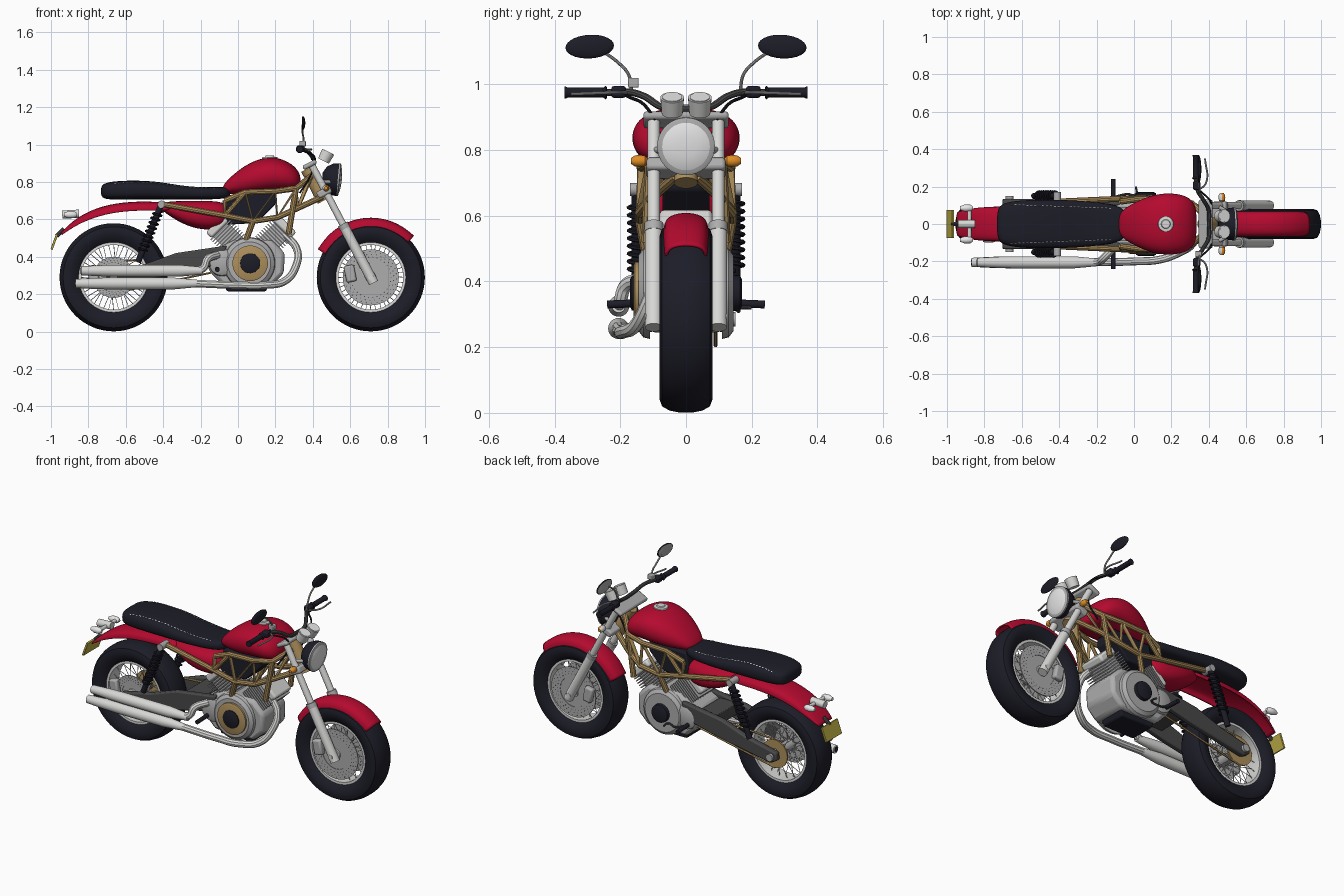
import bpy, bmesh, math
from mathutils import Vector, Matrix

if "Cube" in bpy.data.objects:
    bpy.data.objects.remove(bpy.data.objects["Cube"])

def material(name, *rgb):
    m = bpy.data.materials.new(name)
    m.use_nodes = True
    m.diffuse_color = (*rgb, 1)
    m.node_tree.nodes["Principled BSDF"].inputs["Base Color"].default_value = (*rgb, 1)
    return m

red = material("red paint", .46, .003, .028)
rubber = material("black rubber", .012, .012, .021)
chrome = material("light metal", .68, .68, .67)
grey = material("mid grey metal", .42, .42, .42)
dark = material("dark grey metal", .065, .065, .065)
gold = material("gold frame", .42, .275, .105)
yellow = material("yellow plate", .5, .41, .06)
orange = material("orange lens", .75, .27, .02)
white = material("white", .8, .8, .8)

def finish(bm, name, mat, sub=0, bevel=0, thick=0):
    bmesh.ops.recalc_face_normals(bm, faces=bm.faces)
    me = bpy.data.meshes.new(name)
    bm.to_mesh(me)
    bm.free()
    me.materials.append(mat)
    me.polygons.foreach_set("use_smooth", [True] * len(me.polygons))
    if not sub:
        me.set_sharp_from_angle(angle=.6)
    ob = bpy.data.objects.new(name, me)
    bpy.context.collection.objects.link(ob)
    if sub:
        ob.modifiers.new("smooth", "SUBSURF").levels = sub
        ob.modifiers["smooth"].render_levels = sub
    if thick:
        ob.modifiers.new("thickness", "SOLIDIFY").thickness = thick
    if bevel:
        mod = ob.modifiers.new("bevel", "BEVEL")
        mod.width, mod.segments = bevel, 2
    return ob

def skin(bm, rings, wrap, ring_closed=True):
    """Join rings of points with quads."""
    vs = [[bm.verts.new(p) for p in r] for r in rings]
    for a, b in zip(vs, vs[1:] + vs[:1] if wrap else vs[1:]):
        n = len(a)
        for i in range(n if ring_closed else n - 1):
            bm.faces.new((a[i], a[(i + 1) % n], b[(i + 1) % n], b[i]))
    return vs

def lathe(name, prof, base, axis, mat, n=28, closed=False):
    """Spin (radius, distance) pairs around an axis."""
    bm, q = bmesh.new(), Vector((0, 0, 1)).rotation_difference(Vector(axis))
    rings = [[Vector(base) + q @ Vector((r * math.cos(a), r * math.sin(a), t))
              for a in (math.tau * i / n for i in range(n))] for r, t in prof]
    vs = skin(bm, rings, closed)
    if not closed:
        bm.faces.new(vs[0])
        bm.faces.new(vs[-1])
    return finish(bm, name, mat)

def rod(name, a, b, r, mat, r2=None, n=24):
    d = Vector(b) - Vector(a)
    return lathe(name, [(r, 0), (r2 or r, d.length)], a, d, mat, n)

def ring(name, r1, r2, w, c, mat):
    return lathe(name, [(r1, -w), (r2, -w), (r2, w), (r1, w)], c, (0, 1, 0), mat, 40, True)

def tubes(name, paths, r, mat, bend=True, res=3):
    """Round tubes along several paths in one object."""
    cu = bpy.data.curves.new(name, "CURVE")
    cu.dimensions, cu.bevel_depth, cu.bevel_resolution, cu.use_fill_caps = "3D", r, res, True
    cu.resolution_u = 8
    for pts in paths:
        sp = cu.splines.new("BEZIER" if bend else "POLY")
        target = sp.bezier_points if bend else sp.points
        target.add(len(pts) - 1)
        for k, p in zip(target, pts):
            k.co = p if bend else (*p, 1)
            if bend:
                k.handle_left_type = k.handle_right_type = "AUTO"
    tmp = bpy.data.objects.new(name + " path", cu)
    bpy.context.collection.objects.link(tmp)
    dg = bpy.context.evaluated_depsgraph_get()
    bm = bmesh.new()
    bm.from_mesh(bpy.data.meshes.new_from_object(tmp.evaluated_get(dg)))
    bpy.data.objects.remove(tmp)
    return finish(bm, name, mat)

def box(name, c, size, mat, turn=0, bevel=.004):
    bm = bmesh.new()
    m = Matrix.Translation(c) @ Matrix.Rotation(turn, 4, "Y") @ Matrix.Diagonal((*size, 1))
    bmesh.ops.create_cube(bm, size=1, matrix=m)
    return finish(bm, name, mat, bevel=bevel)

def prism(name, pts, y0, y1, mat, bevel=.008):
    bm = bmesh.new()
    vs = skin(bm, [[(x, y, z) for x, z in pts] for y in (y0, y1)], False)
    bm.faces.new(vs[0])
    bm.faces.new(vs[1])
    return finish(bm, name, mat, bevel=bevel)

def loft(name, sections, mat, power=.75, n=16):
    """Rounded body from (x, half width, bottom, top) sections."""
    soft = lambda v: math.copysign(abs(v) ** power, v)
    bm = bmesh.new()
    vs = skin(bm, [[(x, w * soft(math.cos(a)), (b + t) / 2 + (t - b) / 2 * soft(math.sin(a)))
                    for a in (math.tau * i / n for i in range(n))] for x, w, b, t in sections], False)
    bm.faces.new(vs[0])
    bm.faces.new(vs[-1])
    return finish(bm, name, mat, sub=2)

def fender(name, path):
    """Channel swept along (x, z, half width, drop) points."""
    rings = []
    half = [(1, 1), (.98, .5), (.75, .12)]
    cross = [(-u, d) for u, d in half] + [(0, 0)] + half[::-1]
    for i, (x, z, w, drop) in enumerate(path):
        a, b = path[max(i - 1, 0)], path[min(i + 1, len(path) - 1)]
        t = Vector((b[0] - a[0], b[1] - a[1])).normalized()
        rings.append([(x + t.y * d * drop, u * w, z - t.x * d * drop) for u, d in cross])
    bm = bmesh.new()
    skin(bm, rings, False, False)
    finish(bm, name, red, sub=2, thick=.008)

# Wheels
for name, cx in (("front", .71), ("rear", -.665)):
    c = (cx, 0, .29)
    polar = lambda r, a, y: (cx + r * math.cos(a), y, .29 + r * math.sin(a))
    side = [(.186, .052), (.2, .064), (.225, .076), (.25, .08), (.27, .073), (.283, .05), (.289, .02)]
    lathe(name + " tyre", side + [(r, -t) for r, t in side[::-1]], c, (0, 1, 0), rubber, 64, True)
    ring(name + " rim", .173, .19, .053, c, chrome)
    rod(name + " hub", (cx, -.06, .29), (cx, .06, .29), .032, grey)
    rod(name + " axle", (cx, -.125, .29), (cx, .125, .29), .014, chrome)
    spokes = []
    for i in range(40):
        a, s = math.tau * i / 40, 1 if i % 2 else -1
        spokes.append([polar(.03, a + (.5 if i % 4 < 2 else -.5), s * .05), polar(.178, a, s * .01)])
    tubes(name + " spokes", spokes, .002, chrome, False, 0)
    for s in (-1, 1):
        if name == "front" or s < 0:
            R, y = (.15 if name == "front" else .11), s * .068
            ring(name + " brake disc", R * .6, R, .003, (cx, y, .29), grey)
            tubes(name + " disc holes", [[polar(R * k, math.tau * (i + j / 3) / 30, y + e) for e in (-.0035, .0035)]
                  for j, k in enumerate((.72, .82, .92)) for i in range(30)], .0035, dark, False, 0)
            ring(name + " disc carrier", .02, R * .62, .002, (cx, s * .066, .29), grey)
            rod(name + " disc boss", (cx, s * .06, .29), (cx, s * .078, .29), .03, chrome)
            box(name + " caliper", (cx - .11, s * .078, .31), (.055, .04, .09), grey, -.2, .01)

ring("rear sprocket", .03, .085, .004, (-.665, .09, .29), gold)
tubes("chain", [[(-.665, .09, .29 + s * .085), (.0, .09, .38 + s * .035)] for s in (-1, 1)], .006, gold, False, 1)

# Painted bodywork
fender("front fender", [(.71 + .324 * math.cos(math.radians(a)), .29 + .324 * math.sin(math.radians(a)),
                         .066 if a in (44, 152) else .07, .078)
                        for a in range(152, 43, -12)])
fender("rear fender", [(-.95, .525, .065, .012), (-.89, .59, .085, .03), (-.79, .652, .092, .045),
                       (-.66, .69, .095, .05), (-.5, .70, .095, .05), (-.36, .69, .09, .045)])
loft("side panels", [(-.42, .06, .655, .69), (-.32, .105, .585, .70), (-.22, .12, .545, .70),
                     (-.11, .11, .54, .70), (-.05, .08, .58, .68)], red)
loft("fuel tank", [(-.085, .05, .74, .775), (-.045, .09, .735, .825), (.04, .137, .73, .893),
                   (.12, .163, .735, .928), (.2, .17, .745, .937), (.28, .155, .745, .905),
                   (.32, .12, .755, .865), (.335, .07, .775, .83)], red, .85)
lathe("fuel cap", [(.042, 0), (.04, .01), (.025, .012), (.022, .018)], (.17, 0, .922), (0, 0, 1), chrome)

# Seat with dashed stitching laid on its surface
seat = loft("seat", [(-.735, .08, .72, .78), (-.70, .118, .703, .802), (-.57, .132, .705, .81),
                     (-.42, .132, .705, .803), (-.3, .127, .705, .778), (-.16, .115, .705, .77),
                     (-.07, .095, .71, .775), (-.04, .06, .72, .765)], rubber, .6)
dg = bpy.context.evaluated_depsgraph_get()
surface = seat.evaluated_get(dg)
dashes = []
for s in (-1, 1):
    for i in range(26):
        ends = []
        for x in (-.66 + .021 * i, -.648 + .021 * i):
            hit, p, _, _ = surface.ray_cast(Vector((x, s * (.103 - .02 * i / 26), 1)), Vector((0, 0, -1)))
            if hit:
                ends.append(p)
        if len(ends) == 2:
            dashes.append([tuple(p) for p in ends])
tubes("seat stitching", dashes, .0024, white, False, 0)

# Tail lights and plate
box("number plate", (-.982, 0, .48), (.012, .15, .088), yellow, .35, .002)
tubes("plate bracket", [[(-.93, 0, .55), (-.97, 0, .51)]], .012, dark)
rod("rear lamp bar", (-.88, -.08, .625), (-.88, .08, .625), .011, chrome)
rod("tail lamp", (-.94, 0, .625), (-.85, 0, .63), .022, chrome)
for s in (-1, 1):
    lathe("rear indicator", [(.008, 0), (.018, .015), (.019, .045), (.01, .07)], (-.86, s * .085, .625), (-1, 0, 0), white)

# Steering: fork axis leans back
rake = math.atan(.525)
fork = lambda z, y, off=0: Vector((.72 - (z - .27) * .525 + off, y, z))
for s in (-1, 1):
    y = s * .098
    rod("fork tube", fork(.5, y), fork(.9, y), .019, chrome)
    rod("fork slider", fork(.26, y), fork(.56, y), .027, chrome)
    rod("fork seal", fork(.55, y), fork(.575, y), .029, grey)
    rod("headlamp bracket", fork(.80, y), fork(.80, s * .07, .05), .01, grey)
    # Indicators are metal shells with a forward lens
    lamp = lathe("front indicator", [(.008, 0), (.016, .008), (.018, .022), (.017, .038), (.009, .05)],
                 (.47, s * .117, .767), (0, s, 0), chrome)
    lamp.data.materials.append(orange)
    for f in lamp.data.polygons:
        f.material_index = int(f.normal.x > -.1)
    rod("gauge", (.457, s * .042, .912), (.482, s * .042, .96), .032, chrome, .036)
    rod("gauge face", (.482, s * .042, .959), (.4835, s * .042, .962), .03, white)
    # Handlebar, controls and mirror
    tubes("handlebar", [[(.4, 0, .925), (.4, s * .07, .93), (.37, s * .13, .965), (.34, s * .18, .977),
                         (.33, s * .24, .975), (.33, s * .36, .972)]], .011, dark)
    lathe("grip", [(.015, 0), (.021, .004), (.015, .012), (.015, .12), (.018, .125), (.018, .13)],
          (.33, s * .24, .975), (0, s, 0), rubber)
    box("switch housing", (.335, s * .205, .977), (.04, .045, .036), rubber, 0, .008)
    tubes("lever", [[(.345, s * .18, .975), (.385, s * .22, .975), (.38, s * .35, .97)]], .005, grey)
    tubes("mirror stem", [[(.345, s * .165, .98), (.35, s * .175, 1.03), (.345, s * .205, 1.065),
                           (.345, s * .26, 1.105)]], .005, grey)
    bm = bmesh.new()
    bmesh.ops.create_uvsphere(bm, u_segments=24, v_segments=14, radius=1, matrix=Matrix.Translation(
        (.347, s * .293, 1.115)) @ Matrix.Rotation(s * -.06, 4, "X") @ Matrix.Diagonal((.013, .074, .036, 1)))
    bmesh.ops.bisect_plane(bm, geom=bm.verts[:] + bm.edges[:] + bm.faces[:], plane_co=(.342, 0, 0),
                           plane_no=(-1, 0, 0), clear_outer=True)
    mirror = bmesh.ops.contextual_create(bm, geom=[e for e in bm.edges if e.is_boundary])["faces"]
    for f in mirror:
        f.material_index = 1
    finish(bm, "mirror", rubber).data.materials.append(grey)
    tubes("control cable", [[(.35, s * .18, .965), (.41, s * .12, .93), (.39, s * .08, .84), (.33, s * .09, .74)]], .005, rubber)
box("brake reservoir", (.345, -.16, 1.005), (.035, .032, .03), grey)
box("upper fork clamp", fork(.892, 0, -.01), (.08, .26, .025), grey, -rake, .01)
box("lower fork clamp", fork(.745, 0, -.01), (.08, .24, .04), grey, -rake, .01)
lathe("headlamp shell", [(.03, 0), (.065, .02), (.085, .055), (.088, .085)], (.45, 0, .82), (1, 0, -.1), rubber, 36)
lathe("headlamp rim", [(.088, 0), (.088, .008), (.08, .012)], (.533, 0, .812), (1, 0, -.1), grey, 36)
lathe("headlamp lens", [(.08, 0), (.06, .008), (.03, .012), (.005, .013)], (.542, 0, .811), (1, 0, -.1), white, 36)

# Trellis frame
rod("steering neck", fork(.87, 0, -.035), fork(.70, 0, -.035), .036, gold)
for s in (-1, 1):
    top = [(-.07, s * .12, .70), (.04, s * .135, .745), (.2, s * .135, .75), (.31, s * .11, .765), (.39, s * .03, .83)]
    low = [(-.40, s * .12, .68), (-.07, s * .135, .62), (.08, s * .14, .59), (.21, s * .14, .61), (.32, s * .1, .66), (.45, s * .03, .72)]
    web = [p for pair in zip(top, low[1:]) for p in pair]
    tubes("frame rails", [top, low, [top[3], (.27, s * .12, .52)], [low[2], (.04, s * .12, .48)]], .016, gold, False)
    tubes("frame lattice", [web[:-1], [low[1], top[1]]], .013, gold, False)
    # Rear suspension
    up, down = Vector((-.41, s * .15, .68)), Vector((-.535, s * .15, .37))
    rod("shock body", up, down, .016, rubber)
    coil = [up.lerp(down, .12 + .68 * i / 108) + Vector((.025 * math.cos(i * math.tau / 12),
            .025 * math.sin(i * math.tau / 12), 0)) for i in range(109)]
    tubes("shock spring", [coil], .006, rubber, False, 1)
    rod("shock mount", up - Vector((0, s * .05, 0)), up + Vector((0, s * .02, 0)), .02, grey)
    prism("swingarm", [(-.06, .46), (-.09, .36), (-.3, .31), (-.66, .245), (-.705, .27), (-.70, .315), (-.5, .36), (-.33, .42)],
          s * .098, s * .134, dark)
    rod("axle cap", (-.665, s * .12, .285), (-.665, s * .15, .285), .022, grey)
    rod("foot peg", (-.11, s * .12, .335), (-.11, s * .24, .33), .012, rubber)
tubes("gear lever", [[(-.12, .14, .34), (-.04, .16, .31), (.01, .16, .32), (.01, .2, .32)]], .006, dark)
box("swingarm bridge", (-.22, 0, .39), (.12, .2, .07), dark)
prism("air box", [(-.08, .57), (-.05, .73), (.2, .74), (.2, .68), (.1, .58)], -.072, .072, rubber)

# Engine
prism("crankcase", [(-.16, .42), (-.02, .49), (.18, .49), (.25, .42), (.245, .31), (.18, .245), (-.08, .245), (-.16, .33)],
      -.115, .115, grey, .02)
prism("oil pan", [(-.08, .27), (.17, .27), (.15, .215), (-.06, .215)], -.08, .08, rubber)
for s in (-1, 1):
    lathe("engine cover", [(.14, 0), (.135, .02), (.115, .035)], (.06, s * .11, .365), (0, s, 0), grey, 36)
    lathe("rear gear cover", [(.075, 0), (.07, .02), (.05, .03)], (-.085, s * .11, .37), (0, s, 0), grey)
    lathe("cover hub", [(.055, 0), (.053, .02), (.04, .026)], (.065, s * .145, .365), (0, s, 0), rubber)
    # Finned cylinders in a V
    d = Vector((s, 0, 1)).normalized()
    at = lambda k: Vector((.07, 0, .38)) + d * k
    turn = s * math.pi / 4
    box("cylinder core", at(.15), (.11, .13, .22), grey, turn)
    for i in range(9):
        box("cylinder fin", at(.11 + .015 * i), (.15, .18, .006), grey, turn, 0)
    box("cylinder head", at(.255), (.13, .16, .045), chrome, turn, .012)
lathe("gold clutch ring", [(.095, 0), (.095, .014), (.085, .018)], (.065, -.142, .365), (0, -1, 0), gold, 36)

# Exhaust pipes
for name, z, x in (("upper", .325, -.84), ("lower", .257, -.87)):
    lathe(name + " silencer", [(.02, 0), (.024, .002), (.03, .12), (.032, .2), (.032, .52), (.02, .65)],
          (x, -.205, z), (1, 0, 0), chrome)
    rod(name + " silencer opening", (x - .001, -.205, z), (x + .002, -.205, z), .016, rubber)
tubes("front exhaust pipe", [[(-.24, -.205, .257), (0, -.2, .248), (.14, -.19, .248), (.25, -.15, .27),
                              (.31, -.11, .35), (.315, -.07, .44), (.25, -.05, .52)]], .021, chrome)
tubes("rear exhaust pipe", [[(-.22, -.205, .325), (-.185, -.2, .34), (-.165, -.185, .385), (-.11, -.13, .41)]], .021, chrome)
